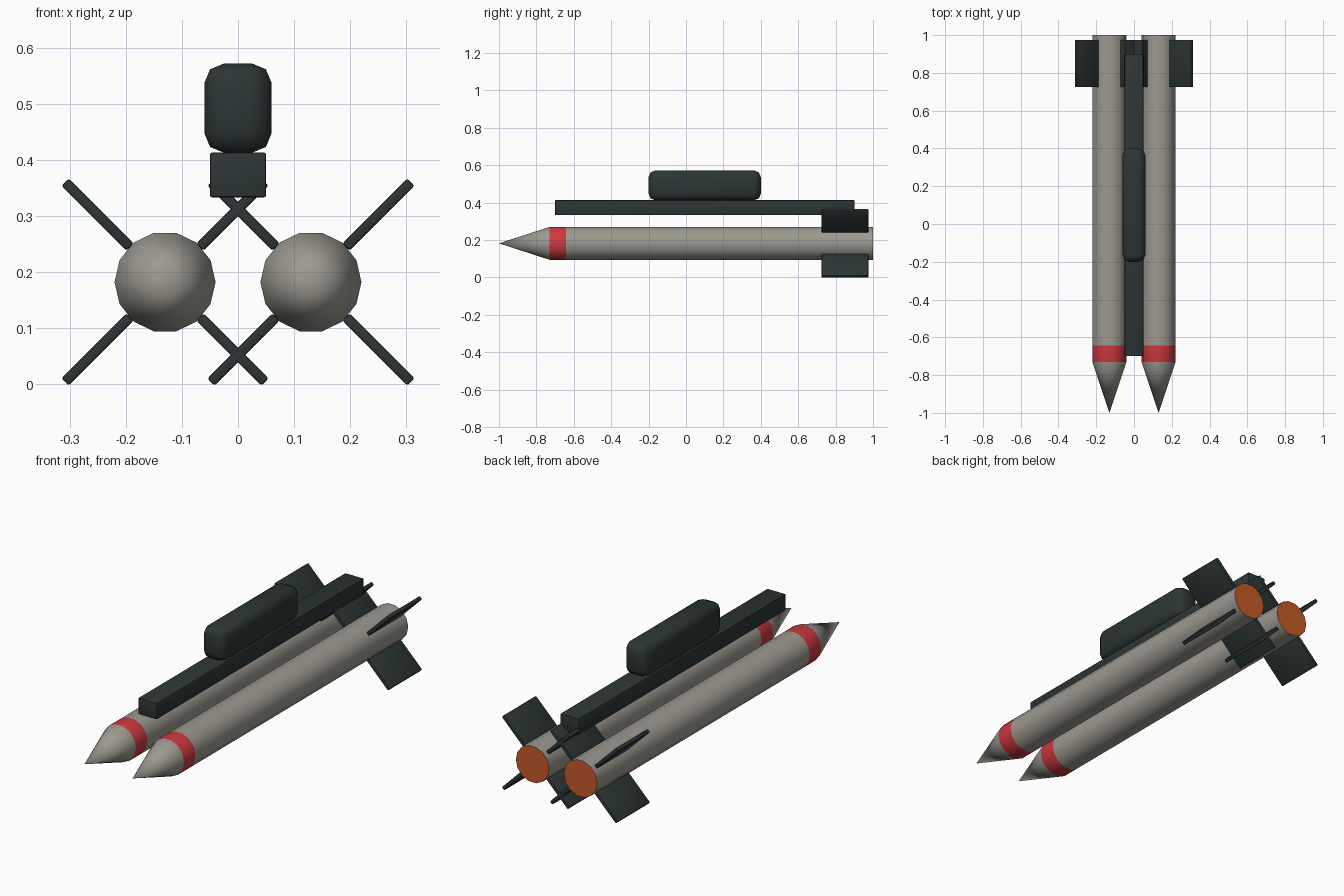
import bpy, bmesh, math
from mathutils import Matrix

if "Cube" in bpy.data.objects:
    bpy.data.objects.remove(bpy.data.objects["Cube"])


def material(name, rgb):
    m = bpy.data.materials.new(name)
    m.diffuse_color = (*rgb, 1)
    m.use_nodes = True
    m.node_tree.nodes["Principled BSDF"].inputs["Base Color"].default_value = m.diffuse_color
    return m


GREY = material("warm grey", (0.33, 0.32, 0.275))
RED = material("band red", (0.62, 0.04, 0.05))
DARK = material("dark green grey", (0.025, 0.036, 0.036))
ORANGE = material("nozzle orange", (0.56, 0.10, 0.02))

R, CX, CZ, SIDES = 0.09, 0.13, 0.182, 14


def finish(bm, name, mats, angle=30):
    bmesh.ops.recalc_face_normals(bm, faces=bm.faces)
    me = bpy.data.meshes.new(name)
    bm.to_mesh(me)
    bm.free()
    ob = bpy.data.objects.new(name, me)
    bpy.context.collection.objects.link(ob)
    for m in mats:
        me.materials.append(m)
    bpy.ops.object.select_all(action='DESELECT')
    ob.select_set(True)
    bpy.context.view_layer.objects.active = ob
    bpy.ops.object.shade_smooth_by_angle(angle=math.radians(angle))
    return ob


def box(name, size, matrix, bevel, segments, angle=30):
    bm = bmesh.new()
    bmesh.ops.create_cube(bm, size=1, matrix=Matrix.Diagonal((*size, 1)))
    bmesh.ops.bevel(bm, geom=bm.edges[:], offset=bevel, segments=segments,
                    profile=0.5, affect='EDGES')
    bm.transform(matrix)
    return finish(bm, name, [DARK], angle)


def rocket(name, x):
    """Pointed tube along y: nose, red band, body, orange end."""
    bm = bmesh.new()
    tip = bm.verts.new((x, -1, CZ))
    rings = []
    for y in (-0.73, -0.642, 1.0):
        rings.append([bm.verts.new((x + R * math.cos(2 * math.pi * i / SIDES), y,
                                    CZ + R * math.sin(2 * math.pi * i / SIDES)))
                      for i in range(SIDES)])
    for i in range(SIDES):
        j = (i + 1) % SIDES
        bm.faces.new((tip, rings[0][i], rings[0][j]))
        for k, mat in ((0, 1), (1, 0)):
            f = bm.faces.new((rings[k][i], rings[k][j], rings[k + 1][j], rings[k + 1][i]))
            f.material_index = mat
    bm.faces.new(rings[-1]).material_index = 2
    finish(bm, name, [GREY, RED, ORANGE], 28)


for side, sx in (("left", -1), ("right", 1)):
    rocket(f"{side}_rocket", sx * CX)
    # four diagonal tail fins
    for k in range(4):
        m = (Matrix.Translation((sx * CX, 0.85, CZ))
             @ Matrix.Rotation(math.radians(45 + 90 * k), 4, 'Y')
             @ Matrix.Translation((0.17, 0, 0)))
        box(f"{side}_fin_{k + 1}", (0.164, 0.25, 0.018), m, 0.004, 2)

# launch rail and mounting pod above
box("rail", (0.1, 1.6, 0.08), Matrix.Translation((0, 0.1, 0.373)), 0.004, 2)
box("pod", (0.12, 0.6, 0.159), Matrix.Translation((0, 0.1, 0.492)), 0.035, 2, 50)
